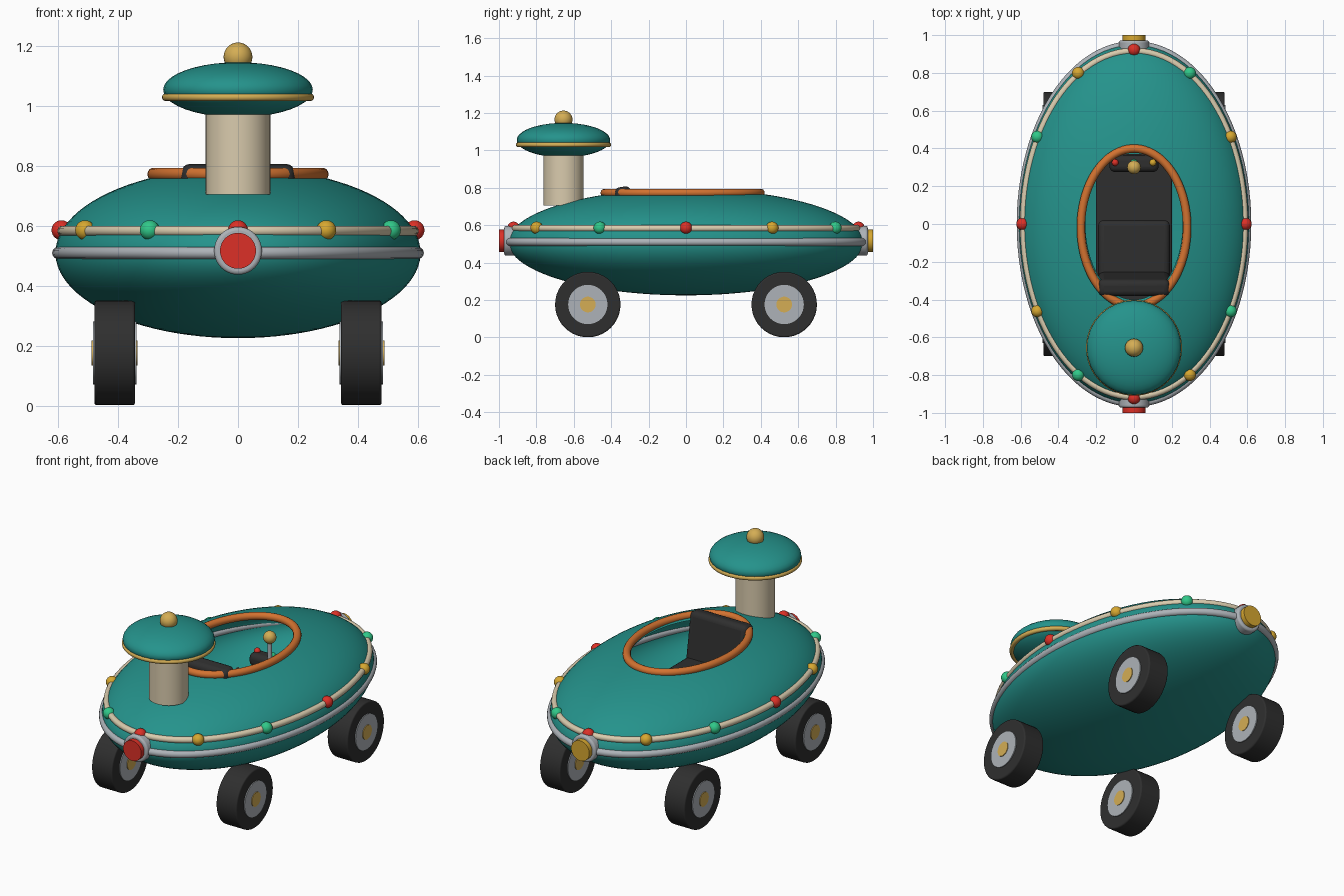
import bpy, bmesh, math
from math import sin, cos, pi, sqrt
from mathutils import Vector, Matrix

if "Cube" in bpy.data.objects:
    bpy.data.objects.remove(bpy.data.objects["Cube"])


def material(name, r, g, b):
    m = bpy.data.materials.new(name)
    m.use_nodes = True
    m.diffuse_color = (r, g, b, 1)
    bsdf = next(n for n in m.node_tree.nodes if n.type == "BSDF_PRINCIPLED")
    bsdf.inputs["Base Color"].default_value = (r, g, b, 1)
    return m


TEAL = material("teal", 0.018, 0.29, 0.26)
CREAM = material("cream", 0.70, 0.60, 0.42)
ORANGE = material("orange", 0.65, 0.17, 0.03)
BRASS = material("brass", 0.66, 0.42, 0.09)
YELLOW = material("yellow", 0.68, 0.39, 0.03)
RED = material("red", 0.72, 0.03, 0.02)
GREEN = material("green", 0.03, 0.58, 0.25)
SILVER = material("silver", 0.42, 0.45, 0.48)
BLACK = material("black", 0.028, 0.028, 0.028)


def finish(bm, name, mat, matrix=None, angle=40, bevel=0):
    """Turn a bmesh into a smooth shaded object."""
    bmesh.ops.remove_doubles(bm, verts=bm.verts, dist=1e-5)
    bmesh.ops.recalc_face_normals(bm, faces=bm.faces)
    if matrix:
        bm.transform(matrix)
    me = bpy.data.meshes.new(name)
    bm.to_mesh(me)
    bm.free()
    me.materials.append(mat)
    ob = bpy.data.objects.new(name, me)
    bpy.context.collection.objects.link(ob)
    if bevel:
        mod = ob.modifiers.new("rounding", "BEVEL")
        mod.width, mod.segments = bevel, 4
    bpy.ops.object.select_all(action="DESELECT")
    ob.select_set(True)
    bpy.context.view_layer.objects.active = ob
    bpy.ops.object.shade_smooth_by_angle(angle=math.radians(angle))
    return ob


def skin(bm, rings, wrap):
    """Join neighbouring rings of points with quads."""
    rows = [[bm.verts.new(p) for p in ring] for ring in rings]
    n = len(rows[0])
    for i in range(len(rows) if wrap else len(rows) - 1):
        a, b = rows[i], rows[(i + 1) % len(rows)]
        for j in range(n):
            k = (j + 1) % n
            bm.faces.new((a[j], a[k], b[k], b[j]))


def lathe(name, profile, mat, scale=(1, 1, 1), loc=(0, 0, 0), rot=None, n=64, wrap=False):
    bm = bmesh.new()
    skin(bm, [[(r * cos(2 * pi * j / n), r * sin(2 * pi * j / n), z) for j in range(n)]
              for r, z in profile], wrap)
    mat4 = Matrix.Translation(loc) @ (rot or Matrix()) @ Matrix.Diagonal((*scale, 1))
    return finish(bm, name, mat, mat4)


def tube_ring(name, rx, ry, tube, mat, loc, n=96, m=14):
    """Elliptical hoop with a round section."""
    bm = bmesh.new()
    rings = []
    for i in range(n):
        a = 2 * pi * i / n
        out = Vector((cos(a) / rx, sin(a) / ry, 0)).normalized()
        mid = Vector((rx * cos(a), ry * sin(a), 0))
        rings.append([mid + tube * (out * cos(2 * pi * j / m) + Vector((0, 0, sin(2 * pi * j / m))))
                      for j in range(m)])
    skin(bm, rings, True)
    return finish(bm, name, mat, Matrix.Translation(loc))


def ball(name, r, mat, loc, scale=(1, 1, 1)):
    bm = bmesh.new()
    bmesh.ops.create_uvsphere(bm, u_segments=32, v_segments=20, radius=r)
    return finish(bm, name, mat, Matrix.Translation(loc) @ Matrix.Diagonal((*scale, 1)))


def cylinder(name, r, depth, mat, loc, axis="Z", bevel=0):
    bm = bmesh.new()
    bmesh.ops.create_cone(bm, cap_ends=True, segments=40, radius1=r, radius2=r, depth=depth)
    turn = {"X": Matrix.Rotation(pi / 2, 4, "Y"), "Y": Matrix.Rotation(pi / 2, 4, "X"), "Z": Matrix()}
    return finish(bm, name, mat, Matrix.Translation(loc) @ turn[axis], bevel=bevel)


def box(name, size, mat, loc, tilt=0, bevel=0.03):
    bm = bmesh.new()
    bmesh.ops.create_cube(bm, size=1)
    mat4 = Matrix.Translation(loc) @ Matrix.Rotation(tilt, 4, "X") @ Matrix.Diagonal((*size, 1))
    return finish(bm, name, mat, mat4, bevel=bevel)


# Hull: open ellipsoid shell
RX, RY, RZ, MID = 0.61, 0.95, 0.285, 0.51
opening = math.acos(0.435)
steps = [-pi / 2 + (opening + pi / 2) * i / 40 for i in range(41)]
outer = [(cos(t), sin(t)) for t in steps]
inner = [(0.97 * r, 0.96 * z) for r, z in reversed(outer)]
lathe("hull", outer + inner, TEAL, (RX, RY, RZ), (0, 0, MID), n=96)

# Trim hoops
tube_ring("bumper_band", 0.60, 0.948, 0.021, SILVER, (0, 0, 0.51))
tube_ring("light_strip", 0.586, 0.915, 0.018, CREAM, (0, 0, 0.583))
tube_ring("cockpit_rim", 0.281, 0.417, 0.022, ORANGE, (0, -0.018, 0.773))

# Running lights
for i in range(12):
    a = i * pi / 6
    ball(f"running_light_{i + 1}", 0.033, (RED, YELLOW, GREEN)[i % 3],
         (0.59 * cos(a), 0.922 * sin(a), 0.586))

# End lamps
for name, side, mat in (("front", -1, RED), ("back", 1, YELLOW)):
    cylinder(f"{name}_lamp_housing", 0.08, 0.06, SILVER, (0, side * 0.942, 0.517), "Y", 0.012)
    cylinder(f"{name}_lamp_lens", 0.06, 0.06, mat, (0, side * 0.97, 0.517), "Y")

# Wheels
for sx, xname in ((-1, "right"), (1, "left")):
    for sy, yname in ((-1, "front"), (1, "back")):
        at = (sx * 0.412, sy * 0.525, 0.176)
        cylinder(f"{yname}_{xname}_tyre", 0.175, 0.135, BLACK, at, "X", 0.008)
        cylinder(f"{yname}_{xname}_hub", 0.105, 0.146, SILVER, at, "X")
        cylinder(f"{yname}_{xname}_hub_cap", 0.042, 0.154, BRASS, at, "X")

# Tower with domed cap
TY = -0.655
cylinder("tower", 0.108, 0.33, CREAM, (0, TY, 0.87))
ball("tower_cap", 0.25, TEAL, (0, TY, 1.055), (1, 1, 0.368))
tube_ring("tower_cap_trim", 0.241, 0.241, 0.013, BRASS, (0, TY, 1.03))
ball("tower_finial", 0.048, BRASS, (0, TY, 1.165))

# Cockpit
box("cockpit_floor", (0.40, 0.78, 0.03), BLACK, (0, -0.02, 0.40), bevel=0.01)
box("seat_cushion", (0.38, 0.34, 0.10), BLACK, (0, -0.15, 0.50))
box("seat_back", (0.38, 0.09, 0.34), BLACK, (0, -0.315, 0.637), tilt=0.16)
box("dashboard", (0.26, 0.09, 0.08), BLACK, (0, 0.32, 0.54))
for x, mat, label in ((-0.1, RED, "red"), (0, GREEN, "green"), (0.1, YELLOW, "yellow")):
    ball(f"{label}_button", 0.018, mat, (x, 0.325, 0.582))
cylinder("control_stick", 0.012, 0.14, SILVER, (0, 0.30, 0.63))
ball("control_knob", 0.036, BRASS, (0, 0.30, 0.70))
